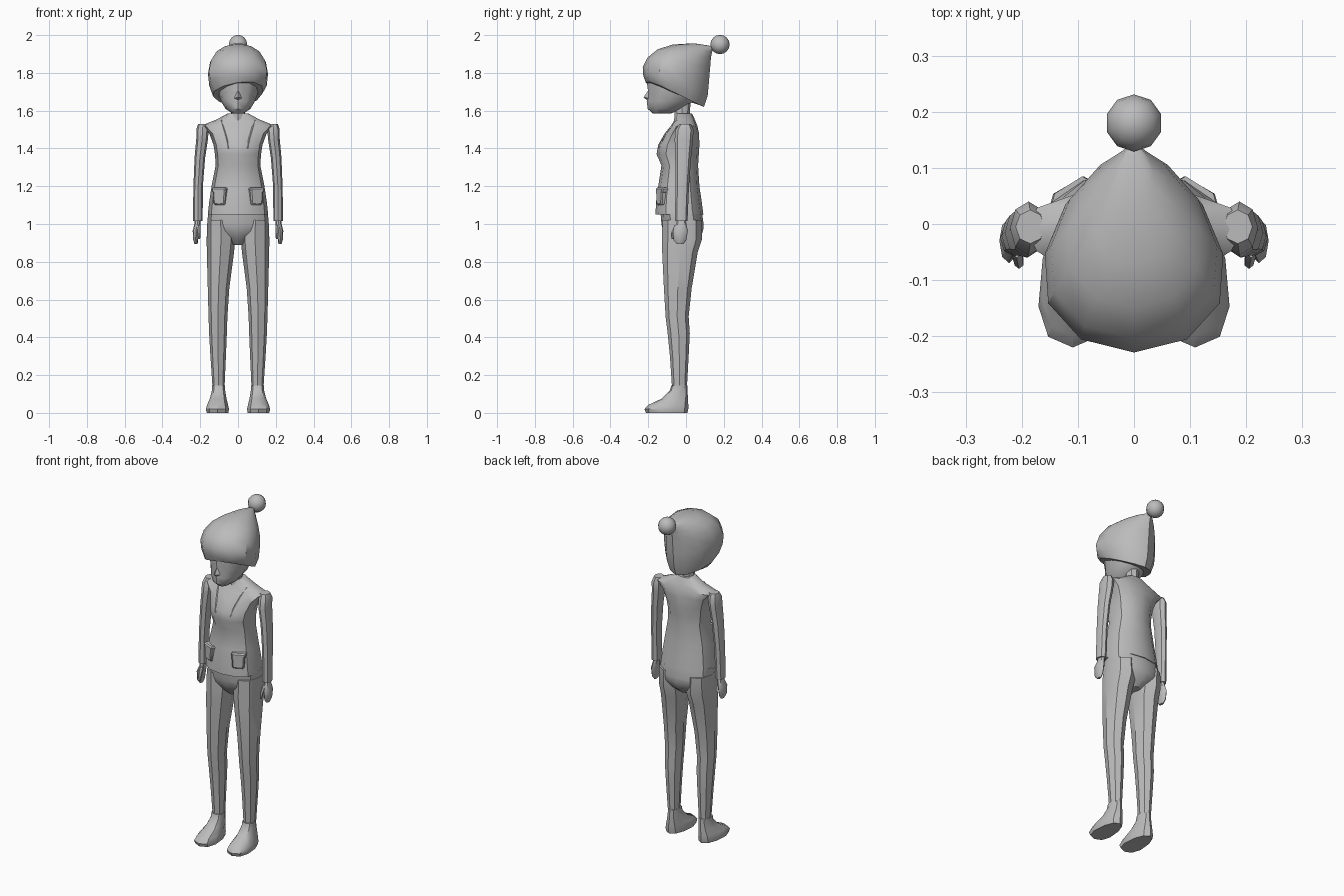
import bpy, bmesh, math
from math import cos, sin, pi
from mathutils import Vector
from mathutils.bvhtree import BVHTree

if "Cube" in bpy.data.objects:
    bpy.data.objects.remove(bpy.data.objects["Cube"])

grey = bpy.data.materials.new("plain grey")
grey.use_nodes = True
grey.diffuse_color = (0.5, 0.5, 0.5, 1)
grey.node_tree.nodes["Principled BSDF"].inputs["Base Color"].default_value = (0.5, 0.5, 0.5, 1)


def finish(bm, name, angle=35):
    bmesh.ops.recalc_face_normals(bm, faces=bm.faces)
    mesh = bpy.data.meshes.new(name)
    bm.to_mesh(mesh)
    bm.free()
    mesh.materials.append(grey)
    obj = bpy.data.objects.new(name, mesh)
    bpy.context.collection.objects.link(obj)
    bpy.ops.object.select_all(action='DESELECT')
    obj.select_set(True)
    bpy.context.view_layer.objects.active = obj
    bpy.ops.object.shade_smooth_by_angle(angle=math.radians(angle))
    return obj


def power(v, p):
    return math.copysign(abs(v) ** p, v) if abs(v) > 1e-6 else 0.0


def loft(name, rings, sides=10, side=1, p=1.0, taper=0.0, roll=0.0):
    """Each ring: front y, front z, back y, back z, half width, centre x."""
    bm = bmesh.new()
    loops = []
    for k, (fy, fz, by, bz, w, *cx) in enumerate(rings):
        loop = []
        for i in range(sides):
            a = 2 * pi * i / sides
            c, s = power(cos(a), p), power(sin(a), p)
            x = w * s * (1 - taper * c)
            z = (fz + bz) / 2 + c * (bz - fz) / 2
            if k == 0:
                z += roll * x * (1 - c) / 2
            y = (fy + by) / 2 + c * (by - fy) / 2
            loop.append(bm.verts.new((side * (x + (cx[0] if cx else 0)), y, z)))
        loops.append(loop)
    for a, b in zip(loops, loops[1:]):
        for i in range(sides):
            j = (i + 1) % sides
            bm.faces.new((a[i], a[j], b[j], b[i]))
    bm.faces.new(loops[0])
    bm.faces.new(loops[-1])
    return finish(bm, name)


def level(z, f, b, w, *cx):
    return (f, z, b, z, w, *cx)


def tube(name, points, radius):
    bm = bmesh.new()
    loops = [[bm.verts.new(q + radius * Vector((cos(i * pi / 2), sin(i * pi / 2), 0)))
              for i in range(4)] for q in points]
    for a, b in zip(loops, loops[1:]):
        for i in range(4):
            j = (i + 1) % 4
            bm.faces.new((a[i], a[j], b[j], b[i]))
    bm.faces.new(loops[0])
    bm.faces.new(loops[-1])
    return finish(bm, name)


# Head, nose and neck
loft("head", [
    level(1.585, -0.175, -0.08, 0.03),
    level(1.61, -0.203, -0.02, 0.066),
    level(1.65, -0.208, 0.04, 0.09),
    level(1.70, -0.2, 0.075, 0.108),
    level(1.75, -0.208, 0.09, 0.118),
    level(1.82, -0.2, 0.08, 0.11)], sides=12)
bm = bmesh.new()
tip, top, left, right, under = [bm.verts.new(v) for v in (
    (0, -0.225, 1.67), (0, -0.195, 1.715), (0.02, -0.198, 1.667),
    (-0.02, -0.198, 1.667), (0, -0.2, 1.65))]
for face in ((tip, top, left), (tip, right, top), (tip, left, under), (tip, under, right)):
    bm.faces.new(face)
finish(bm, "nose", 20)
loft("neck", [
    level(1.53, -0.065, 0.025, 0.045),
    level(1.58, -0.06, 0.02, 0.036),
    level(1.66, -0.065, 0.025, 0.038)], sides=8)

# Knitted hat with its peak drawn back to the bobble
loft("hat", [
    (-0.213, 1.75, 0.095, 1.62, 0.132),
    (-0.226, 1.785, 0.115, 1.68, 0.152),
    (-0.229, 1.83, 0.122, 1.76, 0.159),
    (-0.205, 1.88, 0.128, 1.83, 0.148),
    (-0.15, 1.925, 0.132, 1.88, 0.118),
    (-0.07, 1.95, 0.138, 1.91, 0.075),
    (0.04, 1.957, 0.142, 1.925, 0.035),
    (0.12, 1.945, 0.148, 1.935, 0.01)], sides=12, taper=0.22, roll=0.15)
bm = bmesh.new()
bmesh.ops.create_uvsphere(bm, u_segments=10, v_segments=8, radius=0.051)
bmesh.ops.translate(bm, verts=bm.verts, vec=(0, 0.18, 1.95))
finish(bm, "hat_bobble", 50)

# Jacket
jacket = loft("jacket", [
    level(1.05, -0.162, 0.092, 0.16),
    level(1.12, -0.158, 0.083, 0.152),
    level(1.2, -0.147, 0.071, 0.14),
    level(1.31, -0.13, 0.064, 0.118),
    level(1.37, -0.156, 0.068, 0.122),
    level(1.42, -0.147, 0.071, 0.13),
    level(1.48, -0.112, 0.069, 0.152),
    level(1.52, -0.08, 0.06, 0.195),
    level(1.555, -0.058, 0.046, 0.11),
    level(1.585, -0.05, 0.032, 0.055)], sides=12, p=0.85)
tree = BVHTree.FromPolygons([v.co for v in jacket.data.vertices],
                            [f.vertices[:] for f in jacket.data.polygons])


def on_jacket(x, z):
    hit = tree.ray_cast(Vector((x, -1, z)), Vector((0, 1, 0)))[0]
    return hit if hit else Vector((x, -0.05, z))


# Hips
loft("hips", [
    level(0.89, -0.065, 0.035, 0.03),
    level(0.925, -0.1, 0.075, 0.085),
    level(0.965, -0.122, 0.091, 0.155),
    level(1.0, -0.13, 0.093, 0.163),
    level(1.06, -0.135, 0.085, 0.158)], sides=12, p=0.85)

for side, word in ((1, "left"), (-1, "right")):
    # Trouser leg
    loft(word + "_leg", [
        level(0.12, -0.073, 0.004, 0.031, 0.103),
        level(0.3, -0.085, 0.014, 0.041, 0.105),
        level(0.42, -0.097, 0.02, 0.047, 0.106),
        level(0.51, -0.108, 0.014, 0.05, 0.106),
        level(0.66, -0.117, 0.03, 0.057, 0.103),
        level(0.85, -0.126, 0.062, 0.072, 0.093),
        level(0.92, -0.127, 0.085, 0.076, 0.09),
        level(1.02, -0.125, 0.085, 0.07, 0.092)], sides=8, side=side)
    # Shoe
    loft(word + "_shoe", [
        level(0, -0.212, 0.008, 0.056, 0.108),
        level(0.02, -0.22, 0.012, 0.06, 0.109),
        (-0.2, 0.042, 0.012, 0.045, 0.054, 0.108),
        (-0.13, 0.075, 0.01, 0.08, 0.043, 0.105),
        (-0.085, 0.12, 0.008, 0.12, 0.034, 0.103),
        level(0.145, -0.078, 0.007, 0.034, 0.103)],
        sides=10, side=side, p=0.85, taper=0.18)
    # Sleeve
    loft(word + "_sleeve", [
        level(1.015, -0.058, 0.008, 0.026, 0.213),
        level(1.2, -0.056, 0.016, 0.025, 0.211),
        level(1.35, -0.057, 0.027, 0.028, 0.202),
        level(1.45, -0.06, 0.037, 0.031, 0.19),
        level(1.5, -0.055, 0.04, 0.033, 0.188),
        level(1.53, -0.035, 0.025, 0.026, 0.185)], sides=8, side=side)
    # Hand and thumb
    loft(word + "_hand", [
        level(0.893, -0.047, -0.015, 0.008, 0.222),
        level(0.915, -0.066, 0.002, 0.013, 0.224),
        level(0.965, -0.07, 0.01, 0.017, 0.223),
        level(1.0, -0.052, 0.002, 0.016, 0.215),
        level(1.03, -0.045, -0.005, 0.015, 0.212)], sides=8, side=side)
    loft(word + "_thumb", [
        level(0.92, -0.077, -0.067, 0.004, 0.204),
        level(0.95, -0.08, -0.055, 0.009, 0.205),
        level(0.995, -0.06, -0.03, 0.011, 0.209)], sides=6, side=side)
    # Hood cord lying on the chest
    path = [on_jacket(side * x, z) for x, z in
            ((0.09, 1.55), (0.078, 1.51), (0.066, 1.47), (0.058, 1.44), (0.052, 1.4))]
    tube(word + "_cord", path, 0.006)
    # Pocket and its flap, turned to follow the jacket
    for part, width, height, z, depth in (("pocket", 0.076, 0.085, 1.143, 0.03),
                                          ("pocket_flap", 0.088, 0.028, 1.178, 0.042)):
        bm = bmesh.new()
        bmesh.ops.create_cube(bm, size=1)
        for v in bm.verts:
            narrow = 0.85 if v.co.z < 0 else 1
            v.co = (v.co.x * width * narrow, v.co.y * depth, v.co.z * height)
        bmesh.ops.bevel(bm, geom=bm.edges[:], offset=0.007, segments=1, affect='EDGES')
        pocket = finish(bm, word + "_" + part)
        pocket.location = on_jacket(side * 0.095, z)
        pocket.rotation_euler = (0, 0, side * math.radians(25))
